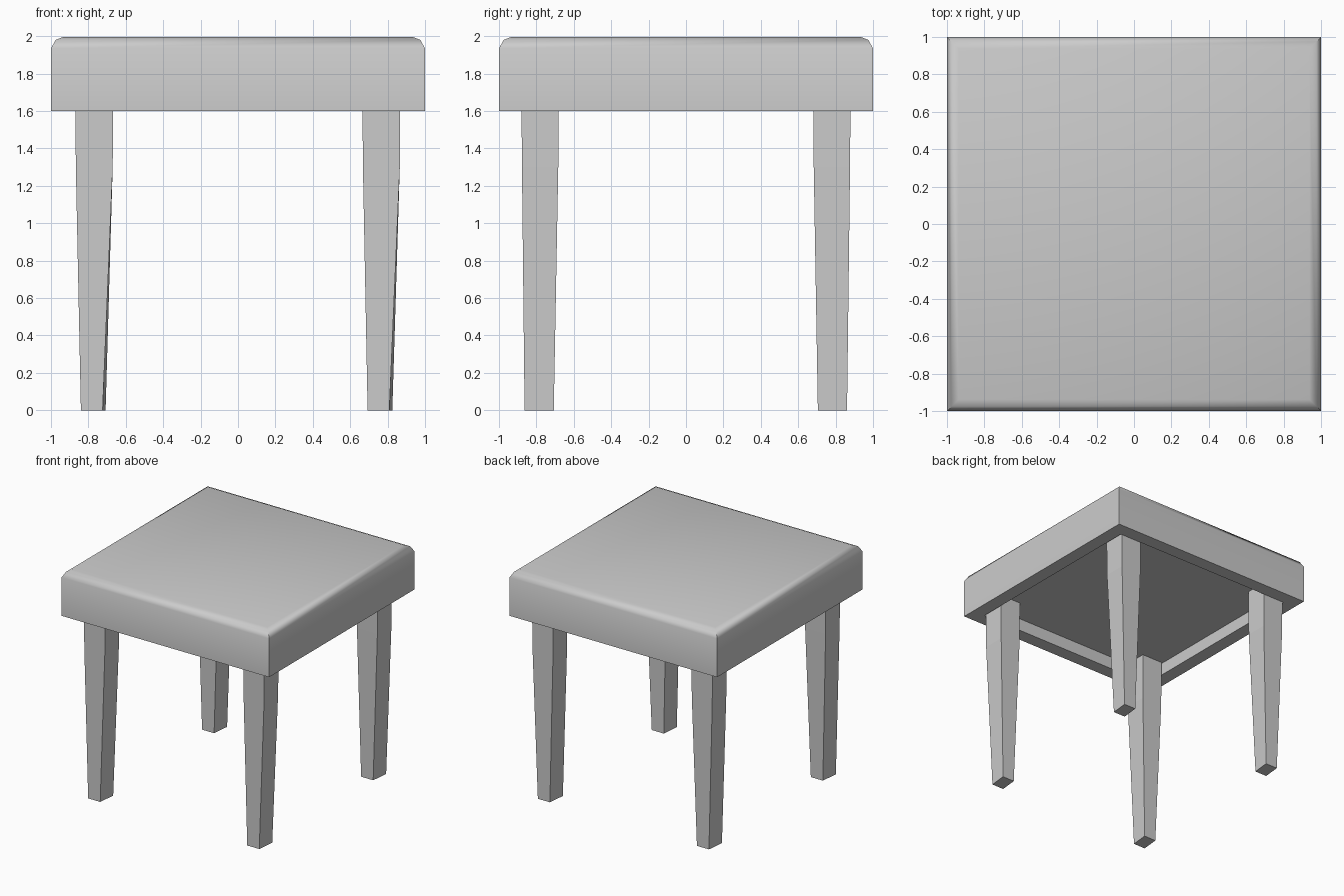
import bpy, bmesh, math

if "Cube" in bpy.data.objects:
    bpy.data.objects.remove(bpy.data.objects["Cube"])


def loft(name, rings, smooth_angle=None):
    """Skin a stack of four-cornered rings and cap both ends."""
    bm = bmesh.new()
    loops = [[bm.verts.new(p) for p in ring] for ring in rings]
    for a, b in zip(loops, loops[1:]):
        for i in range(4):
            j = (i + 1) % 4
            bm.faces.new((a[i], a[j], b[j], b[i]))
    bm.faces.new(loops[0][::-1])
    bm.faces.new(loops[-1])
    bmesh.ops.recalc_face_normals(bm, faces=bm.faces[:])
    mesh = bpy.data.meshes.new(name)
    bm.to_mesh(mesh)
    bm.free()
    obj = bpy.data.objects.new(name, mesh)
    bpy.context.collection.objects.link(obj)
    if smooth_angle:
        bpy.ops.object.select_all(action='DESELECT')
        obj.select_set(True)
        bpy.context.view_layer.objects.active = obj
        bpy.ops.object.shade_smooth_by_angle(angle=math.radians(smooth_angle))
    return obj


def quad(x0, x1, y0, y1, z, skew=0.0):
    """Rectangle ring; skew slides the back edge along x."""
    return [(x0, y0, z), (x1, y0, z), (x1 + skew, y1, z), (x0 + skew, y1, z)]


# Seat: recessed underside, straight sides, rounded top rim
seat_profile = [(0.88, 1.71), (0.88, 1.6), (1.0, 1.6),
                (1.0, 1.935), (0.975, 1.98), (0.938, 1.995)]
loft("seat", [quad(-r, r, -r, r, z) for r, z in seat_profile], 40)

# Legs: square block at the top, tapering to a slightly skewed foot
legs = {
    "front_left_leg": (-0.87, -0.84, -0.88, -0.863),
    "front_right_leg": (0.665, 0.693, -0.88, -0.863),
    "back_left_leg": (-0.87, -0.84, 0.68, 0.705),
    "back_right_leg": (0.665, 0.693, 0.68, 0.705),
}
for name, (x_top, x_foot, y_top, y_foot) in legs.items():
    loft(name, [
        quad(x_foot, x_foot + 0.116, y_foot, y_foot + 0.156, 0.0, 0.016),
        quad(x_top + 0.003, x_top + 0.2, y_top + 0.003, y_top + 0.197, 1.3),
        quad(x_top, x_top + 0.203, y_top, y_top + 0.2, 1.71),
    ])
